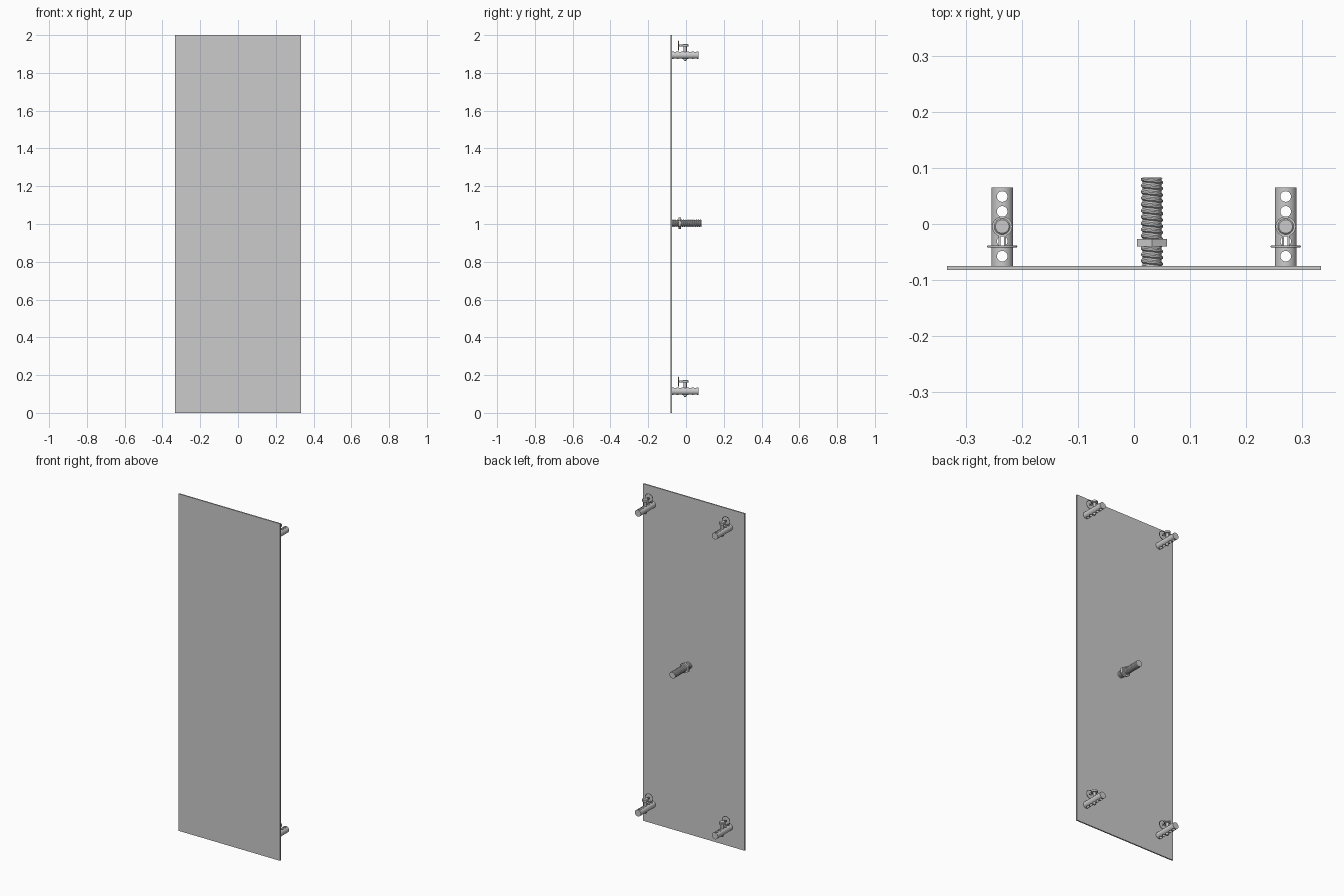
import bpy, bmesh, math
from mathutils import Matrix

if "Cube" in bpy.data.objects:
    bpy.data.objects.remove(bpy.data.objects["Cube"])

PLATE_BACK = -0.0745


def smooth(ob, deg=35):
    bpy.ops.object.select_all(action='DESELECT')
    bpy.context.view_layer.objects.active = ob
    ob.select_set(True)
    bpy.ops.object.shade_smooth_by_angle(angle=math.radians(deg))


def new_object(name, bm):
    bmesh.ops.recalc_face_normals(bm, faces=bm.faces[:])
    me = bpy.data.meshes.new(name)
    bm.to_mesh(me)
    bm.free()
    ob = bpy.data.objects.new(name, me)
    bpy.context.collection.objects.link(ob)
    return ob


def box(bm, x0, x1, y0, y1, z0, z1):
    m = Matrix.Translation(((x0 + x1) / 2, (y0 + y1) / 2, (z0 + z1) / 2))
    bmesh.ops.create_cube(bm, size=1, matrix=m @ Matrix.Diagonal((x1 - x0, y1 - y0, z1 - z0, 1)))


def y_rod(bm, r, y0, y1, n):
    m = Matrix.Translation((0, (y0 + y1) / 2, 0)) @ Matrix.Rotation(math.pi / 2, 4, 'X')
    bmesh.ops.create_cone(bm, cap_ends=True, segments=n, radius1=r, radius2=r, depth=y1 - y0, matrix=m)


def lathe(bm, profile, cy, n=24, closed=False):
    """Spin (radius, z) points about a vertical axis at y = cy."""
    rings = [[bm.verts.new((r * math.cos(2 * math.pi * j / n), cy + r * math.sin(2 * math.pi * j / n), z))
              for j in range(n)] for r, z in profile]
    for i in range(len(rings) if closed else len(rings) - 1):
        a, b = rings[i], rings[(i + 1) % len(rings)]
        for j in range(n):
            k = (j + 1) % n
            bm.faces.new((a[j], a[k], b[k], b[j]))
    if not closed:
        bm.faces.new(rings[0])
        bm.faces.new(rings[-1])


# flat panel
bm = bmesh.new()
box(bm, -0.333, 0.333, -0.082, PLATE_BACK, 0, 2)
new_object("panel", bm)

# round post drilled with a row of vertical holes
bm = bmesh.new()
y_rod(bm, 0.0195, PLATE_BACK - 0.001, 0.065, 32)
post = new_object("post", bm)
bm = bmesh.new()
for i in range(5):
    bmesh.ops.create_cone(bm, cap_ends=True, segments=24, radius1=0.0095, radius2=0.0095, depth=0.08,
                          matrix=Matrix.Translation((0, 0.049 - 0.0266 * i, 0)))
cutter = new_object("hole_cutter", bm)
cutter.hide_render = True
mod = post.modifiers.new("holes", 'BOOLEAN')
mod.object, mod.operation, mod.solver = cutter, 'DIFFERENCE', 'EXACT'
bpy.context.view_layer.objects.active = post
bpy.ops.object.modifier_apply(modifier=mod.name)
bpy.data.objects.remove(cutter)
smooth(post)

# locking pin: rounded tip, shaft, flat head
PY = -0.0045
bm = bmesh.new()
lathe(bm, [(0.003, -0.031), (0.007, -0.028), (0.0085, -0.023), (0.0085, 0.045),
           (0.0142, 0.047), (0.0142, 0.056), (0.012, 0.058)], PY)
pin = new_object("locking_pin", bm)
smooth(pin)

# clip: band round the pin head with two legs reaching the pull ring
bm = bmesh.new()
lathe(bm, [(0.0142, 0.046), (0.018, 0.046), (0.018, 0.056), (0.0142, 0.056)], PY, 32, True)
for s in (-1, 1):
    xs = sorted((s * 0.003, s * 0.0068))
    box(bm, xs[0], xs[1], -0.041, PY - 0.0145, 0.046, 0.056)
clip = new_object("pin_clip", bm)
smooth(clip)

# pull ring standing parallel to the panel
bpy.ops.mesh.primitive_torus_add(major_radius=0.025, minor_radius=0.002, major_segments=36, minor_segments=8,
                                 location=(0, -0.04, 0.05), rotation=(math.pi / 2, 0, 0))
ring = bpy.context.object
ring.name = "pull_ring"
bpy.ops.object.transform_apply(location=True, rotation=True)
smooth(ring, 60)

# repeat the post assembly at the four corners
corners = [(x, z) for x in (-0.235, 0.2705) for z in (0.115, 1.894)]
for part in (post, pin, clip, ring):
    for i, (x, z) in enumerate(corners):
        ob = part if i == 0 else part.copy()
        if i:
            bpy.context.collection.objects.link(ob)
        ob.location = (x, 0, z)

# centre bolt: helical thread surface over a solid core
bm = bmesh.new()
Y0, Y1, PITCH, N = PLATE_BACK - 0.001, 0.082, 0.0112, 24
PROFILE = [0.0168, 0.0198, 0.0198, 0.0168]
ROWS = 4 * (int((Y1 - Y0) / PITCH) + 3)
grid = []
for k in range(ROWS):
    row = []
    for j in range(N):
        a = 2 * math.pi * j / N
        y = Y0 + PITCH * (k / 4 - 1 + j / N)
        r = PROFILE[k % 4]
        row.append(bm.verts.new((r * math.cos(a), min(max(y, Y0), Y1), r * math.sin(a))))
    grid.append(row)
for k in range(ROWS - 5):
    for j in range(N):
        if j < N - 1:
            b, t = grid[k][j + 1], grid[k + 1][j + 1]
        else:
            b, t = grid[k + 4][0], grid[k + 5][0]
        bm.faces.new((grid[k][j], b, t, grid[k + 1][j]))
bmesh.ops.remove_doubles(bm, verts=bm.verts[:], dist=1e-5)
bmesh.ops.dissolve_degenerate(bm, edges=bm.edges[:], dist=1e-5)
y_rod(bm, 0.0172, Y0, Y1 + 0.0005, N)
bolt = new_object("threaded_bolt", bm)
bolt.location = (0.032, 0, 1.004)
smooth(bolt, 30)

# hex nut with a corner pointing up
bm = bmesh.new()
y_rod(bm, 0.031, -0.04, -0.027, 6)
nut = new_object("hex_nut", bm)
nut.location = (0.032, 0, 1.004)
